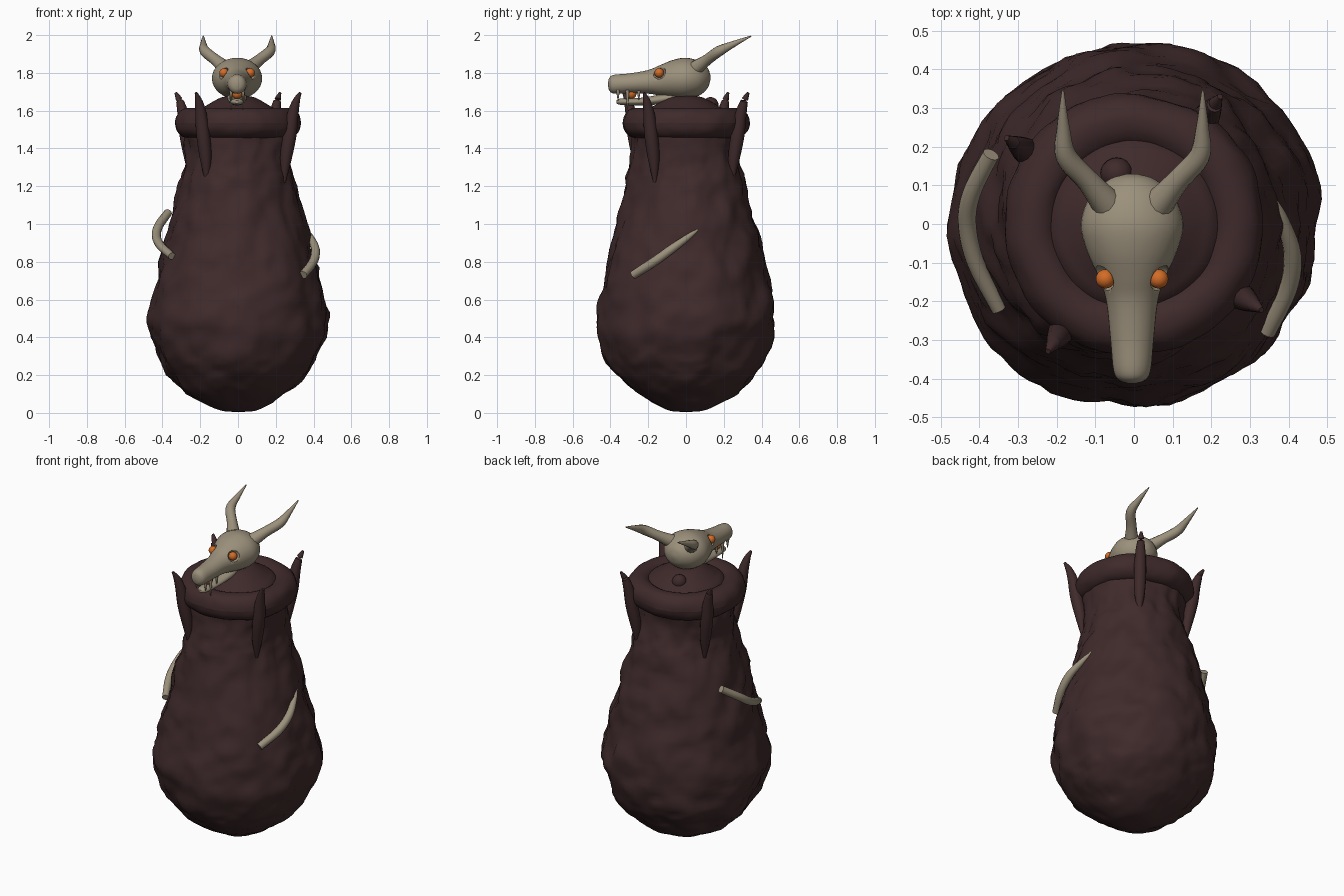
import bpy, bmesh, math
from mathutils import Vector, noise

if "Cube" in bpy.data.objects:
    bpy.data.objects.remove(bpy.data.objects["Cube"])


def material(name, rgb):
    m = bpy.data.materials.new(name)
    m.use_nodes = True
    m.diffuse_color = (*rgb, 1)
    m.node_tree.nodes["Principled BSDF"].inputs["Base Color"].default_value = (*rgb, 1)
    return m


HIDE = material("dark hide", (0.05, 0.023, 0.024))
BONE = material("old bone", (0.33, 0.28, 0.2))
GLOW = material("orange glow", (0.65, 0.15, 0.02))


def finish(name, bm, mat):
    bmesh.ops.recalc_face_normals(bm, faces=bm.faces)
    mesh = bpy.data.meshes.new(name)
    bm.to_mesh(mesh)
    bm.free()
    mesh.materials.append(mat)
    ob = bpy.data.objects.new(name, mesh)
    bpy.context.collection.objects.link(ob)
    bpy.ops.object.select_all(action="DESELECT")
    ob.select_set(True)
    bpy.context.view_layer.objects.active = ob
    bpy.ops.object.shade_smooth_by_angle(angle=math.radians(50))
    return ob


def spline(points, steps):
    """Smooth curve through tuples of any length."""
    pts = [Vector(p) for p in points]
    pts = [pts[0] * 2 - pts[1]] + pts + [pts[-1] * 2 - pts[-2]]
    out = []
    for a, b, c, d in zip(pts, pts[1:], pts[2:], pts[3:]):
        for i in range(steps):
            t = i / steps
            out.append(b + (c - a) * (t / 2) + (a * 2 - b * 5 + c * 4 - d) * (t * t / 2)
                       + (b * 3 - a - c * 3 + d) * (t ** 3 / 2))
    return out + [pts[-2]]


def loft(name, rings, mat):
    bm = bmesh.new()
    loops = [[bm.verts.new(p) for p in ring] for ring in rings]
    n = len(loops[0])
    for low, high in zip(loops, loops[1:]):
        for i in range(n):
            j = (i + 1) % n
            bm.faces.new((low[i], low[j], high[j], high[i]))
    bm.faces.new(loops[0])
    bm.faces.new(loops[-1])
    return finish(name, bm, mat)


def ellipse(centre, u, v, sides):
    return [centre + u * math.cos(k * math.tau / sides) + v * math.sin(k * math.tau / sides)
            for k in range(sides)]


def tube(name, points, mat, sides=12, steps=5):
    """Points are (x, y, z, radius)."""
    path = spline(points, steps)
    rings = []
    for i, p in enumerate(path):
        a, b = path[max(i - 1, 0)], path[min(i + 1, len(path) - 1)]
        tangent = (b - a).to_3d().normalized()
        u = tangent.cross(Vector((0.3, 0.2, 1)) if abs(tangent.z) < 0.9 else Vector((0, 1, 0))).normalized()
        r = max(p[3], 0.002)
        rings.append(ellipse(p.to_3d(), u * r, tangent.cross(u) * r, sides))
    return loft(name, rings, mat)


def lumps(p, amount):
    return amount * (noise.noise(p * 5) + 0.6 * noise.noise(p * 11) + 0.3 * noise.noise(p * 24))


def lathe(name, profile, amount, mat, steps=6, sides=96):
    """Profile is (radius, height); lumps push the skin in and out."""
    rings = []
    for p in spline(profile, steps):
        ring = ellipse(Vector((0, 0, p[1])), Vector((p[0], 0, 0)), Vector((0, p[0], 0)), sides)
        rings.append([q + Vector((q.x, q.y, 0)).normalized() * lumps(q, amount) * min(1, p[0] * 4)
                      for q in ring])
    return loft(name, rings, mat)


def ball(name, centre, radius, mat):
    bm = bmesh.new()
    bmesh.ops.create_uvsphere(bm, u_segments=20, v_segments=12, radius=radius)
    bmesh.ops.translate(bm, verts=bm.verts, vec=centre)
    return finish(name, bm, mat)


def muzzle(name, stations, mat):
    """Stations are (y, half width, top, bottom)."""
    return loft(name, [ellipse(Vector((-0.005, y, (t + b) / 2)), Vector((w, 0, 0)),
                               Vector((0, 0, (t - b) / 2)), 32)
                       for y, w, t, b in spline(stations, 4)], mat)


# Lumpy sack body
lathe("sack_body", [(0.005, 0.004), (0.11, 0.018), (0.26, 0.1), (0.365, 0.2), (0.43, 0.3),
                    (0.468, 0.45), (0.455, 0.62), (0.415, 0.8), (0.365, 1.0), (0.315, 1.2),
                    (0.285, 1.33), (0.285, 1.5)], 0.026, HIDE)

# Rolled collar and domed lid
rolled = [(0.265 + 0.073 * math.cos(a), 1.535 + 0.08 * math.sin(a))
          for a in [k * math.tau / 16 for k in range(17)]]
lathe("rolled_collar", rolled, 0.01, HIDE, steps=2)
lathe("domed_lid", [(0.25, 1.55), (0.21, 1.6), (0.17, 1.625), (0.1, 1.665), (0.05, 1.678),
                    (0.004, 1.68)], 0.004, HIDE)
ball("lid_wart", (-0.045, 0.13, 1.63), 0.042, HIDE)

# Four claws gripping the collar
for name, angle in (("front_left", -34), ("back_left", 56), ("back_right", 146), ("front_right", 236)):
    c, s = math.cos(math.radians(angle)), math.sin(math.radians(angle))
    tube(name + "_claw", [(r * c, r * s, z, w) for r, z, w in
                          ((0.295, 1.22, 0.008), (0.305, 1.34, 0.03), (0.33, 1.47, 0.036),
                           (0.35, 1.58, 0.03), (0.372, 1.65, 0.02), (0.398, 1.695, 0.007))], HIDE)

# Ribs stuck into the sides
tube("left_rib", [(0.345, -0.28, 0.73, 0.022), (0.398, -0.17, 0.8, 0.024), (0.41, -0.08, 0.865, 0.023),
                  (0.385, 0.01, 0.93, 0.016), (0.36, 0.07, 0.975, 0.005)], BONE)
tube("right_rib", [(-0.37, 0.18, 1.06, 0.022), (-0.42, 0.08, 0.99, 0.024), (-0.432, 0, 0.935, 0.024),
                   (-0.41, -0.1, 0.885, 0.023), (-0.35, -0.22, 0.83, 0.02)], BONE)

# Skull and lower jaw
skull = muzzle("skull", [(0.13, 0.012, 1.785, 1.765), (0.115, 0.06, 1.825, 1.72), (0.07, 0.11, 1.862, 1.68),
                         (0, 0.133, 1.88, 1.662), (-0.07, 0.117, 1.868, 1.668), (-0.14, 0.086, 1.84, 1.68),
                         (-0.2, 0.067, 1.815, 1.69), (-0.3, 0.056, 1.797, 1.692), (-0.38, 0.048, 1.79, 1.69),
                         (-0.405, 0.032, 1.775, 1.705), (-0.413, 0.008, 1.75, 1.73)], BONE)
muzzle("lower_jaw", [(-0.02, 0.05, 1.72, 1.65), (-0.12, 0.05, 1.69, 1.635), (-0.24, 0.04, 1.668, 1.628),
                     (-0.34, 0.032, 1.665, 1.63), (-0.368, 0.01, 1.655, 1.638)], BONE)
ball("mouth_glow", (-0.005, -0.29, 1.69), 0.028, GLOW)

# Eye sockets cut into the skull
for side in (-1, 1):
    cutter = ball("socket_cutter", (side * 0.078 - 0.005, -0.142, 1.803), 0.036, BONE)
    cutter.hide_render = True
    cut = skull.modifiers.new("socket", "BOOLEAN")
    cut.object = cutter
    cut.solver = "EXACT"
    bpy.context.view_layer.objects.active = skull
    bpy.ops.object.modifier_apply(modifier=cut.name)
    bpy.data.objects.remove(cutter)

# Eyes, horns and teeth
for side, label in ((1, "left"), (-1, "right")):
    ball(label + "_eye", (side * 0.069 - 0.005, -0.142, 1.8), 0.025, GLOW)
    tube(label + "_horn", [(side * x - 0.003, y, z, r) for x, y, z, r in
                           ((0.06, 0.045, 1.82, 0.042), (0.115, 0.11, 1.868, 0.03),
                            (0.172, 0.175, 1.915, 0.028), (0.18, 0.25, 1.952, 0.017),
                            (0.181, 0.345, 1.995, 0.003))], BONE)
    for y, tip in ((-0.36, 1.655), (-0.31, 1.605), (-0.25, 1.655)):
        tube(label + "_tooth", [(side * 0.032 - 0.005, y, 1.71, 0.011),
                                (side * 0.032 - 0.005, y, tip, 0.002)], BONE, sides=8, steps=2)
